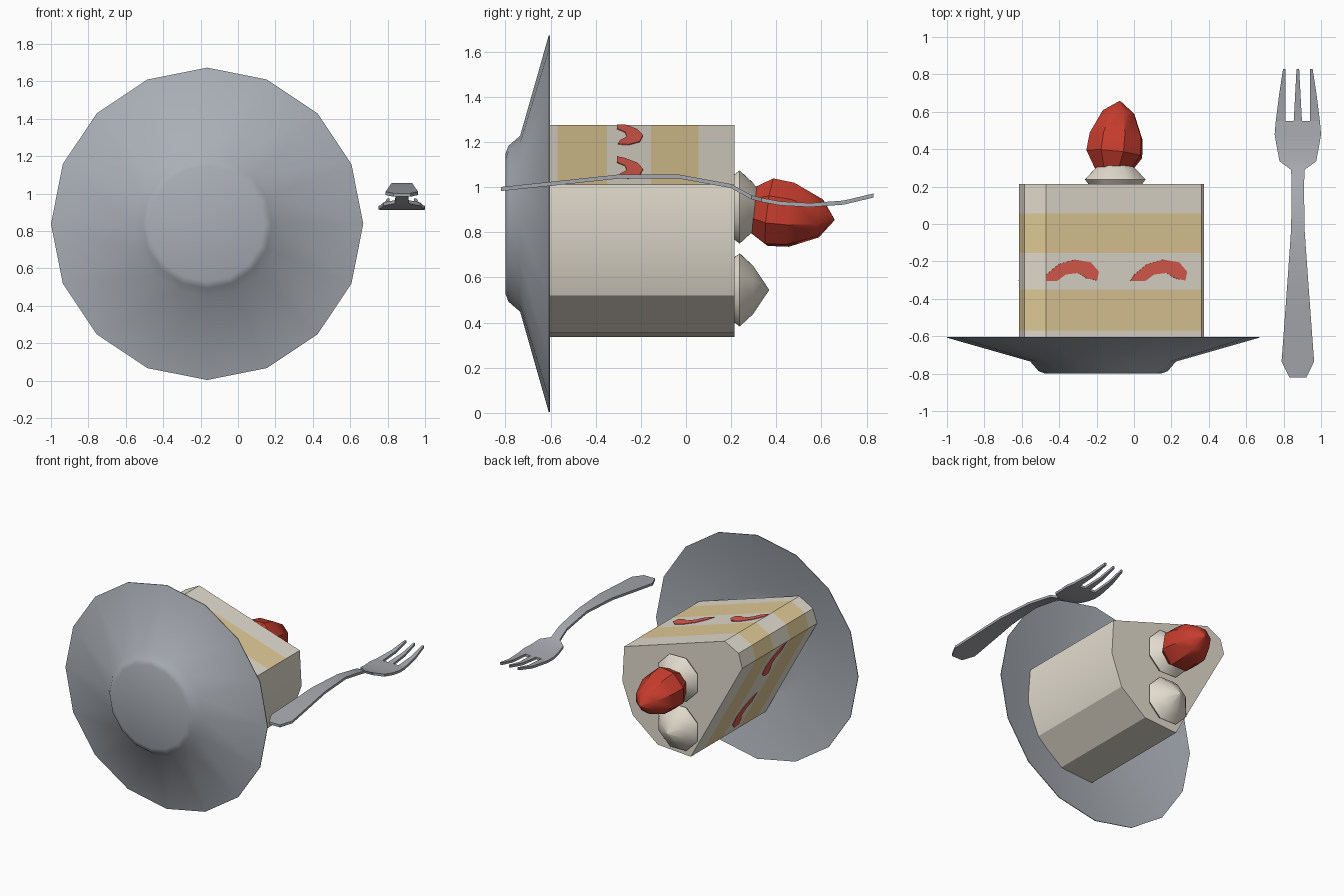
import bpy, bmesh, math
from mathutils import Vector

if "Cube" in bpy.data.objects:
    bpy.data.objects.remove(bpy.data.objects["Cube"])


def material(name, r, g, b):
    m = bpy.data.materials.new(name)
    m.diffuse_color = (r, g, b, 1)
    m.use_nodes = True
    m.node_tree.nodes["Principled BSDF"].inputs["Base Color"].default_value = m.diffuse_color
    return m


CREAM = material("cream", .77, .72, .62)
SPONGE = material("sponge", .76, .60, .31)
FILLING = material("berry filling", .75, .11, .08)
BERRY = material("red berry", .56, .045, .026)
CHINA = material("grey china", .40, .43, .47)
STEEL = material("fork steel", .39, .40, .43)


def finish(name, bm, mats, angle=None):
    bmesh.ops.remove_doubles(bm, verts=bm.verts, dist=1e-5)
    bmesh.ops.recalc_face_normals(bm, faces=bm.faces)
    me = bpy.data.meshes.new(name)
    bm.to_mesh(me)
    bm.free()
    ob = bpy.data.objects.new(name, me)
    bpy.context.collection.objects.link(ob)
    for m in mats:
        me.materials.append(m)
    if angle:
        bpy.ops.object.select_all(action='DESELECT')
        ob.select_set(True)
        bpy.context.view_layer.objects.active = ob
        bpy.ops.object.shade_smooth_by_angle(angle=math.radians(angle))
    return ob


def loft(bm, rings, cap=True, closed=True):
    """Join rings of points with quads; returns nothing."""
    vs = [[bm.verts.new(p) for p in ring] for ring in rings]
    n = len(vs[0])
    for a, b in zip(vs, vs[1:]):
        for i in range(n):
            j = (i + 1) % n
            bm.faces.new((a[i], a[j], b[j], b[i]))
    if cap:
        bm.faces.new(vs[0])
        bm.faces.new(vs[-1])
    return vs


def lathe(name, profile, base, axis, sides, mat, angle, spin=0):
    """Spin (radius, distance) pairs about an axis; ends may be near-points."""
    q = Vector((0, 0, 1)).rotation_difference(Vector(axis).normalized())
    rings = []
    for r, d in profile:
        rings.append([Vector(base) + q @ Vector((
            r * math.cos(2 * math.pi * i / sides + spin),
            r * math.sin(2 * math.pi * i / sides + spin), d)) for i in range(sides)])
    bm = bmesh.new()
    loft(bm, rings)
    return finish(name, bm, [mat], angle)


# Plate: 16-sided dish standing on its edge, axis along y
lathe("plate", [(.31, -.80), (.345, -.787), (.39, -.735), (.835, -.608),
                (.835, -.603), (.385, -.70), (.30, -.705)],
      (-.165, 0, .838), (0, 1, 0), 16, CHINA, 35)

# Cake slice: wedge outline in x-z, the first three points are the blunt tip
tip = [(-.615, 1.11), (-.585, 1.215), (-.47, 1.275)]
back = [(.36, 1.013), (.375, .75), (.29, .52), (.083, .355), (-.19, .337)]
outline = tip + back
levels = [-.67, -.57, -.35, -.155, .055, .215]
bm = bmesh.new()
rings = loft(bm, [[(x, y, z) for x, z in outline] for y in levels])
axis_dir = Vector((.77, 0, -.64))            # points from tip to crust
bm.normal_update()
bmesh.ops.recalc_face_normals(bm, faces=bm.faces)
for f in bm.faces:
    y = f.calc_center_median().y
    cut_side = abs(f.normal.y) < .5 and f.normal.dot(axis_dir) < .25
    in_sponge = -.57 < y < -.35 or -.155 < y < .055
    f.material_index = 1 if cut_side and in_sponge else 0
finish("cake_slice", bm, [CREAM, SPONGE], 25)

# Sliced berries in the filling: thin crescents on both cut faces
crescent = [(-.165, -.305), (-.14, -.27), (-.07, -.215), (.02, -.19), (.11, -.205),
            (.155, -.255), (.145, -.302), (.09, -.292), (.04, -.262), (-.03, -.27), (-.08, -.305)]


def berry_slices(name, start, end, offsets):
    a, b = Vector((start[0], 0, start[1])), Vector((end[0], 0, end[1]))
    u = (b - a).normalized()
    n = u.cross(Vector((0, 1, 0)))
    if n.dot(axis_dir) > 0:
        n = -n
    bm = bmesh.new()
    for o in offsets:
        loft(bm, [[a + u * max(o + s, .002) + Vector((0, y, 0)) + n * h
                   for s, y in crescent] for h in (-.003, .004)])
    finish(name, bm, [FILLING])


berry_slices("upper_berry_slices", tip[2], back[0], (.14, .635))
berry_slices("lower_berry_slices", tip[0], back[-1], (.16, .67))

# Cream dollops on top
for i, z in enumerate((.912, .545)):
    lathe(f"cream_dollop_{i + 1}", [(.155, 0), (.175, .025), (.115, .085), (.002, .155)],
          (-.10, .213, z), (0, 1, 0), 8, CREAM, 45, .4)

# Whole berry sitting on the first dollop
lathe("whole_berry", [(.10, 0), (.158, .09), (.15, .185), (.09, .315), (.002, .378)],
      (-.115, .285, .90), (.04, .375, -.045), 8, BERRY, 35, .2)

# Fork: flat strips that follow a bent side profile
bend = [(-.82, .992), (-.6, 1.015), (-.3, 1.047), (-.03, 1.047), (.2, 1.005),
        (.3, .95), (.42, .928), (.6, .918), (.7, .932), (.83, .963)]


def bend_z(y):
    for (y0, z0), (y1, z1) in zip(bend, bend[1:]):
        if y <= y1:
            return z0 + (z1 - z0) * (y - y0) / (y1 - y0)
    return bend[-1][1]


def strip(bm, sections, cx=.876, t=.009):
    loft(bm, [[(cx + a, y, bend_z(y) - t), (cx + b, y, bend_z(y) - t),
               (cx + b, y, bend_z(y) + t), (cx + a, y, bend_z(y) + t)]
              for y, a, b in sections])


bm = bmesh.new()
body = [(-.82, .045), (-.735, .087), (-.6, .077), (-.3, .055), (-.03, .036), (.2, .033),
        (.29, .036), (.335, .098), (.42, .114), (.48, .124), (.55, .118)]
strip(bm, [(y, -w, w) for y, w in body])
strip(bm, [(.55, -.022, .022), (.7, -.014, .014), (.83, -.007, .007)])
for s in (-1, 1):
    tine = [(.55, .066, .118), (.7, .066, .099), (.83, .065, .079)]
    strip(bm, [(y, *sorted((s * a, s * b))) for y, a, b in tine])
finish("fork", bm, [STEEL], 30)
